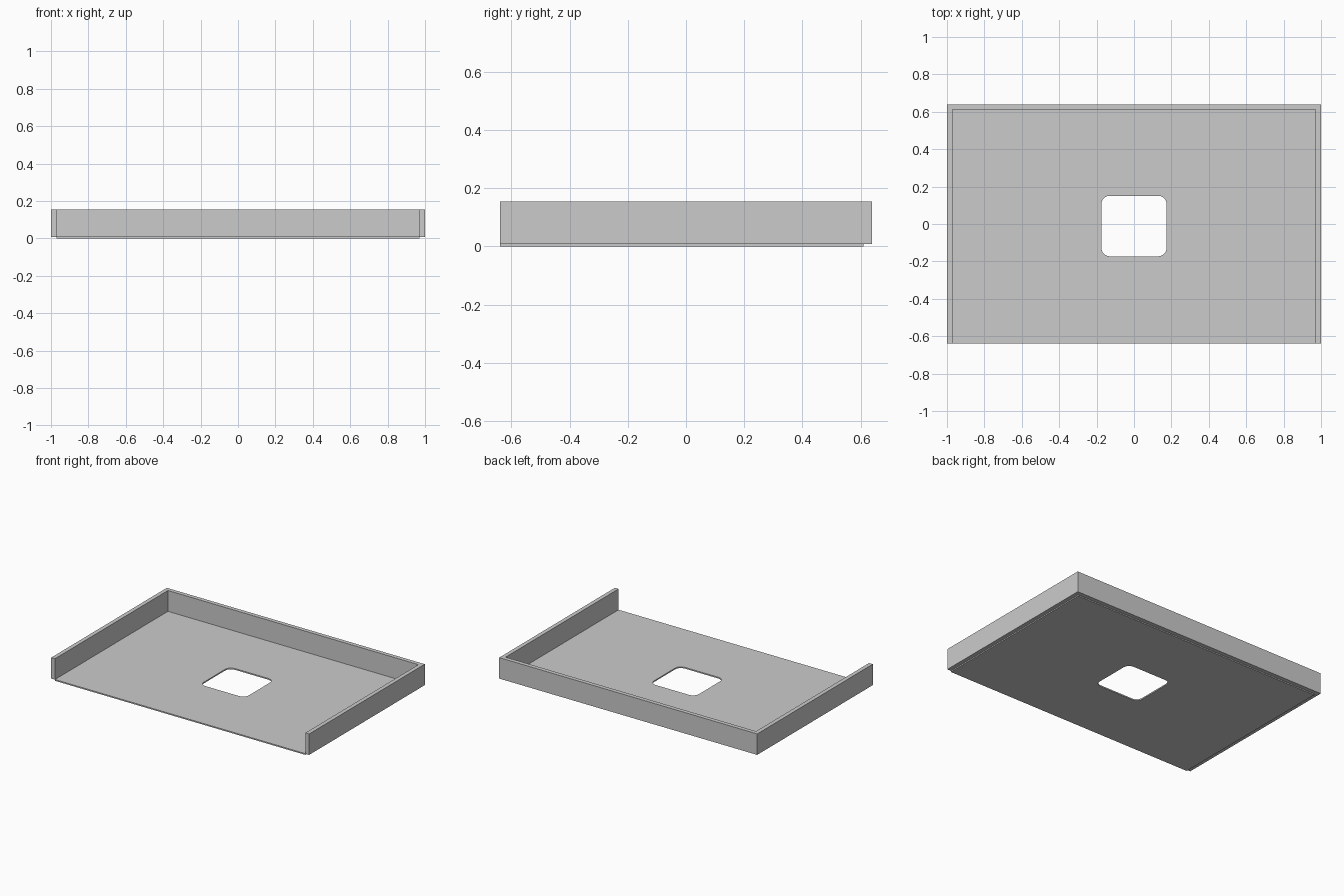
import bpy, bmesh, math

if "Cube" in bpy.data.objects:
    bpy.data.objects.remove(bpy.data.objects["Cube"])

W, D = 1.0, 0.64          # half width, half depth
T = 0.029                 # wall thickness
FLOOR, BASE, TOP = 0.009, 0.008, 0.155

grey = bpy.data.materials.new("light grey")
grey.diffuse_color = (0.6, 0.6, 0.6, 1)
grey.use_nodes = True
grey.node_tree.nodes["Principled BSDF"].inputs["Base Color"].default_value = grey.diffuse_color


def rounded_rect(hx, hy, cy, r, steps=8):
    pts = []
    for i, (sx, sy) in enumerate([(1, 1), (-1, 1), (-1, -1), (1, -1)]):
        for k in range(steps + 1):
            a = math.pi / 2 * (i + k / steps)
            pts.append((sx * (hx - r) + r * math.cos(a),
                        cy + sy * (hy - r) + r * math.sin(a)))
    return pts


def slab(name, loops, z0, z1):
    """Extrude a flat outline, with optional holes, from z0 to z1."""
    bm = bmesh.new()
    edges = []
    for pts in loops:
        vs = [bm.verts.new((x, y, z0)) for x, y in pts]
        edges += [bm.edges.new((vs[i - 1], vs[i])) for i in range(len(vs))]
    bmesh.ops.triangle_fill(bm, edges=edges, use_beauty=True)
    res = bmesh.ops.extrude_face_region(bm, geom=bm.faces[:], use_keep_orig=True)
    top = [v for v in res["geom"] if isinstance(v, bmesh.types.BMVert)]
    bmesh.ops.translate(bm, verts=top, vec=(0, 0, z1 - z0))
    bmesh.ops.recalc_face_normals(bm, faces=bm.faces[:])
    me = bpy.data.meshes.new(name)
    bm.to_mesh(me)
    bm.free()
    me.materials.append(grey)
    ob = bpy.data.objects.new(name, me)
    bpy.context.collection.objects.link(ob)
    return ob


x, y = W - T, D - T
# floor plate with rounded central opening
slab("floor_plate",
     [[(-x, -D), (x, -D), (x, y), (-x, y)],
      rounded_rect(0.174, 0.162, -0.011, 0.045)], 0, FLOOR)
# U-shaped rim, open at the front
slab("rim_wall",
     [[(-W, -D), (-x, -D), (-x, y), (x, y), (x, -D), (W, -D), (W, D), (-W, D)]],
     BASE, TOP)
